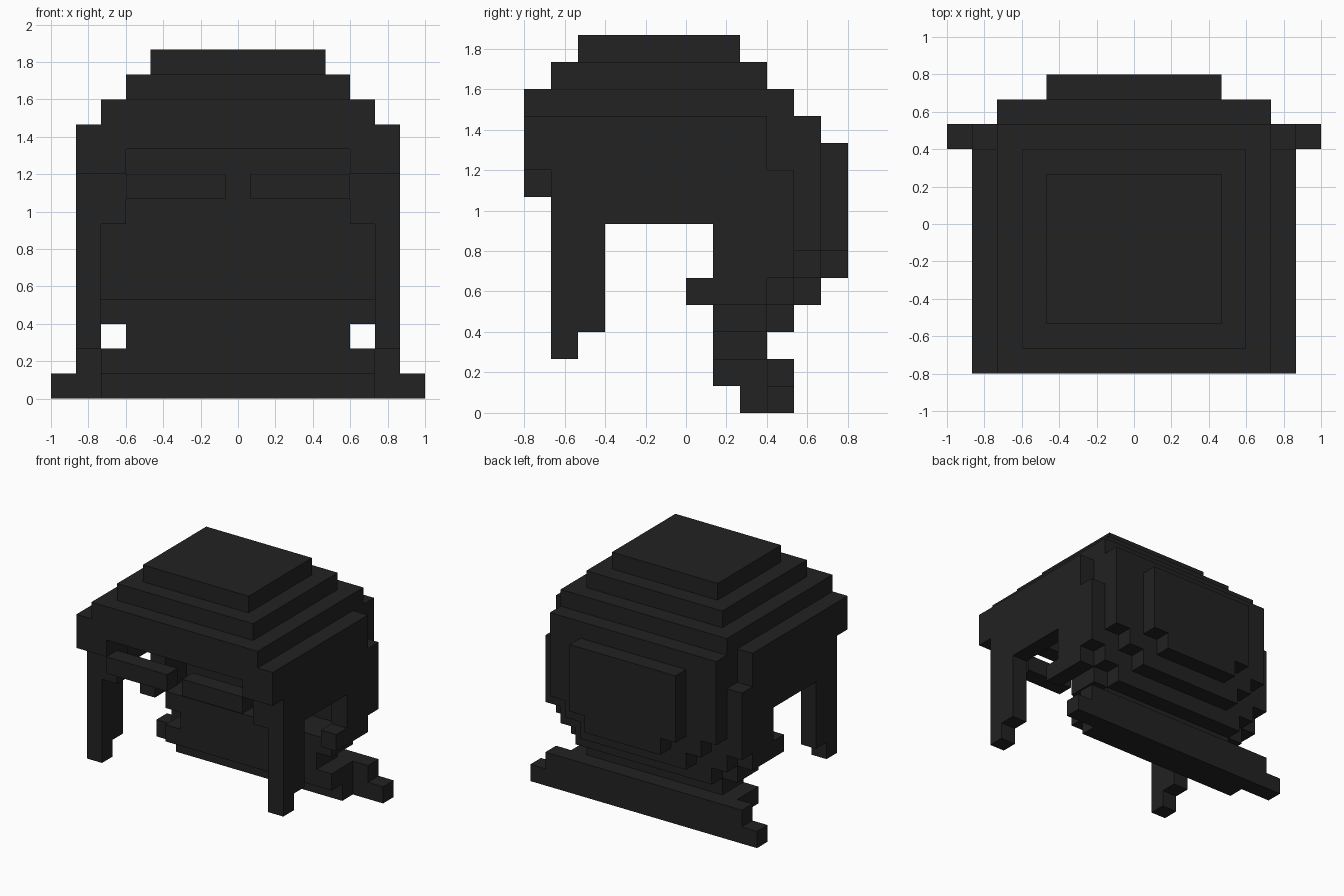
import bpy, bmesh
from mathutils import Vector

if "Cube" in bpy.data.objects:
    bpy.data.objects.remove(bpy.data.objects["Cube"])

U = 2 / 15  # size of one cube

mat = bpy.data.materials.new("soft black hair")
mat.diffuse_color = (0.016, 0.016, 0.016, 1)
mat.use_nodes = True
mat.node_tree.nodes["Principled BSDF"].inputs["Base Color"].default_value = mat.diffuse_color

parts = {}


def block(name, cols, y0, y1, z0, z1):
    """Fill cubes in columns inner..outer |x|, mirrored in x."""
    part = parts.setdefault(name, set())
    inner, outer = cols
    for x in range(-outer, outer + 1):
        if abs(x) >= inner:
            part |= {(x, y, z) for y in range(y0, y1) for z in range(z0, z1)}


def rounded_layer(name, width, y, z0, z1, steps):
    """One wall layer whose lower corners step inwards."""
    block(name, (0, width), y, y + 1, z0, z1)
    for i in range(1, steps):
        block(name, (0, width - i), y, y + 1, z0 - i, z0 - i + 1)


# Crown: three shrinking slabs above a rim
for i in range(3):
    block("crown", (0, 5 - i), i - 6, 4 - i, 11 + i, 12 + i)
block("crown", (6, 6), -6, 3, 10, 11)

# Fringe and floating eyebrows
block("fringe", (0, 6), -6, -5, 10, 11)
block("fringe", (5, 6), -6, -5, 9, 10)
block("eyebrows", (1, 4), -6, -5, 8, 9)

# Side walls with a small forward lock
block("side_walls", (6, 6), -5, 1, 7, 10)
block("side_walls", (6, 6), 1, 3, 4, 10)
block("side_walls", (6, 6), 0, 1, 4, 5)

# Hanging front locks, with a short inner tuft
for i in range(2):
    block("front_locks", (6, 6), i - 5, i - 4, 2 + i, 7)
block("front_locks", (5, 5), -5, -4, 7, 11)

# Back of the hair, three layers deep
block("back_wall", (0, 5), 3, 4, 9, 11)
rounded_layer("back_wall", 6, 3, 5, 9, 3)
rounded_layer("back_bulge", 5, 4, 6, 11, 3)
rounded_layer("back_bulge", 3, 5, 6, 10, 2)

# Nape and the flipped ends below it
for i in range(2):
    block("nape", (0, 5 - i), 1, 3, 3 - i, 4 - i)
    block("flipped_ends", (0, 5), 1 + i, 3, 1 - i, 2 - i)
    block("flipped_ends", (0, 6 + i), 3, 4, 1 - i, 2 - i)

everything = set().union(*parts.values())


def build(name, part):
    """Skin the outside faces of a part, then merge flat areas."""
    bm = bmesh.new()
    for c in sorted(part):
        centre = Vector((c[0], c[1] + 0.5, c[2] + 0.5))
        for axis in range(3):
            for sign in (-1, 1):
                n = list(c)
                n[axis] += sign
                if tuple(n) in everything:
                    continue
                d, s, t = Vector(), Vector(), Vector()
                d[axis] = sign / 2
                s[(axis + 1) % 3] = 0.5
                t[(axis + 2) % 3] = 0.5 * sign
                quad = [d - s - t, d + s - t, d + s + t, d - s + t]
                bm.faces.new([bm.verts.new((centre + q) * U) for q in quad])
    bmesh.ops.remove_doubles(bm, verts=bm.verts, dist=1e-4)
    bmesh.ops.dissolve_limit(bm, angle_limit=0.01, verts=bm.verts, edges=bm.edges)
    me = bpy.data.meshes.new(name)
    bm.to_mesh(me)
    bm.free()
    me.materials.append(mat)
    bpy.context.collection.objects.link(bpy.data.objects.new(name, me))


for name, part in parts.items():
    build(name, part)
